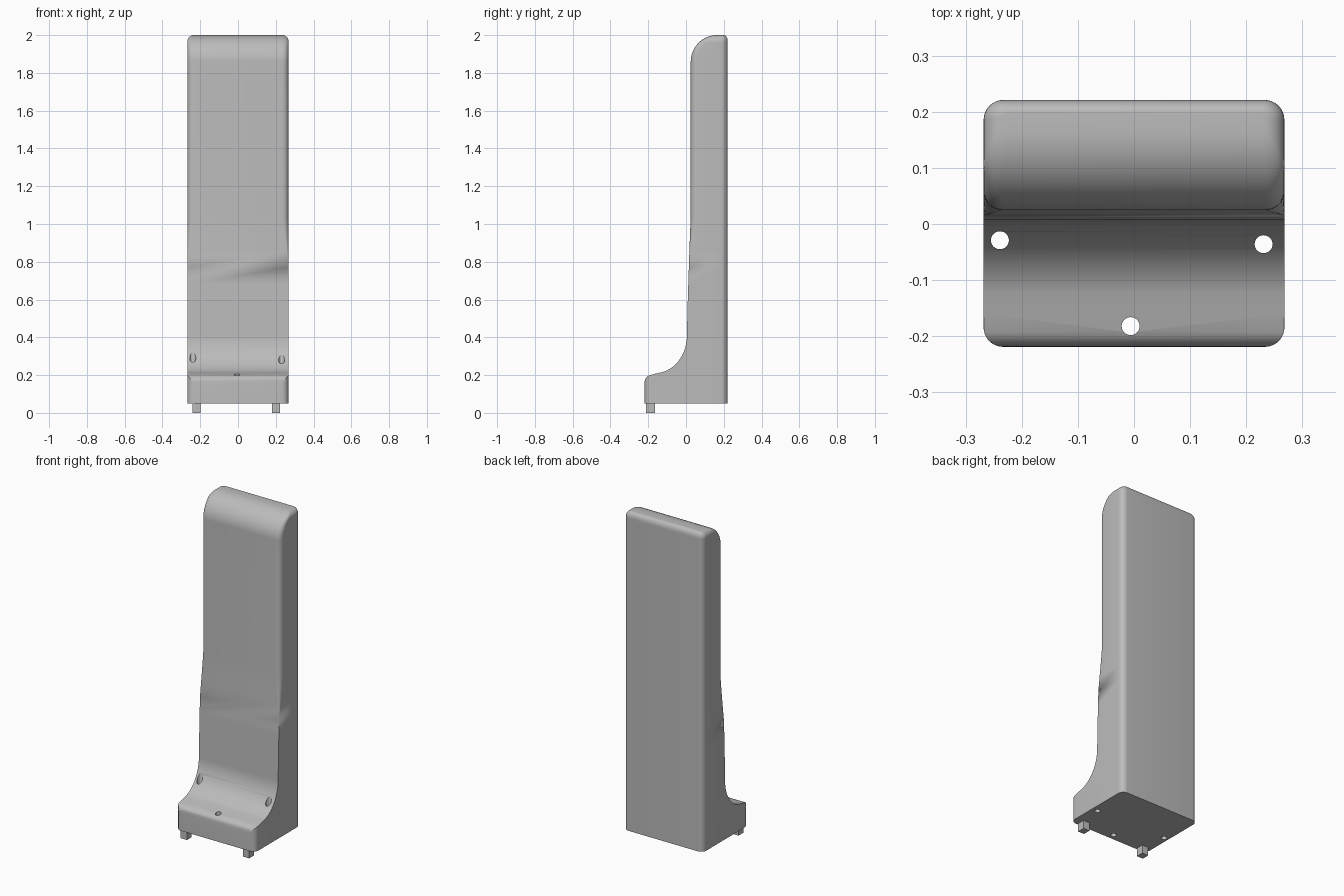
import bpy, bmesh
from math import sin, cos, asin, sqrt, pi, radians

cube = bpy.data.objects.get("Cube")
if cube:
    bpy.data.objects.remove(cube, do_unlink=True)

grey = bpy.data.materials.new("plain grey")
grey.use_nodes = True
COLOUR = (0.5, 0.5, 0.5, 1)
grey.diffuse_color = COLOUR
grey.node_tree.nodes["Principled BSDF"].inputs["Base Color"].default_value = COLOUR

HALF, FRONT, BACK = 0.268, -0.219, 0.221
CORNER, TOP = 0.035, 2.0
STEPS = 8


def make_object(name, bm):
    bmesh.ops.recalc_face_normals(bm, faces=bm.faces)
    mesh = bpy.data.meshes.new(name)
    bm.to_mesh(mesh)
    bm.free()
    mesh.materials.append(grey)
    obj = bpy.data.objects.new(name, mesh)
    bpy.context.collection.objects.link(obj)
    return obj


def arc(cy, cz, ry, rz, a0, a1, n):
    """Points (y, z) along an elliptical arc, angles in degrees."""
    angles = [radians(a0 + (a1 - a0) * i / n) for i in range(n + 1)]
    return [(cy + ry * cos(a), cz + rz * sin(a)) for a in angles]


# Front outline of the body, from the underside up to the top edge
outline = [(FRONT, 0.05)]
outline += arc(FRONT + 0.04, 0.162, 0.04, 0.04, 180, 110, 7)
outline += [(-0.16, 0.208)]
outline += arc(-0.165, 0.41, 0.17, 0.2, -75, 0, 18)
outline += [(0.008, 0.55), (0.012, 0.68), (0.015, 0.77), (0.018, 0.86),
            (0.021, 0.94), (0.025, 1.04)]
outline += arc(0.165, 1.86, 0.14, 0.14, 180, 90, 20)


def section(y, z):
    """One horizontal slice with rounded corners, right half then mirrored left."""
    rise = max(0, z - (TOP - CORNER))
    inset = CORNER - sqrt(max(0, CORNER ** 2 - rise ** 2))
    half, back = HALF - inset, BACK - 0.65 * inset
    if z < 0.77:      # sharp edges cut through the rounded footprint
        radius, centre = CORNER, FRONT + CORNER
        start = asin(max(0, min(1, (centre - y) / radius)))
        centre = max(centre, y)
    else:             # edges gradually become round towards the column
        radius = max(0.0, min(1, (z - 0.77) / 0.25)) * 0.033 - 0.6 * inset
        radius = max(radius, 0)
        start, centre = pi / 2, y + radius
    right = []
    for i in range(STEPS + 1):
        a = start * (1 - i / STEPS)
        right.append((half - radius + radius * cos(a), centre - radius * sin(a), z))
    r = CORNER - 0.75 * inset
    for i in range(STEPS + 1):
        a = pi / 2 * i / STEPS
        right.append((half - r + r * cos(a), back - r + r * sin(a), z))
    return right + [(-x, v, w) for x, v, w in reversed(right)]


# Body lofted from the slices
bm = bmesh.new()
rows = [[bm.verts.new(p) for p in section(y, z)] for y, z in outline]
count = len(rows[0])
for low, high in zip(rows, rows[1:]):
    for i in range(count):
        j = (i + 1) % count
        bm.faces.new((low[i], low[j], high[j], high[i]))
bm.faces.new(rows[0])
bm.faces.new(rows[-1])
bmesh.ops.remove_doubles(bm, verts=bm.verts, dist=0.00002)
bmesh.ops.dissolve_degenerate(bm, edges=bm.edges, dist=0.00002)
body = make_object("body", bm)

# Three vertical screw holes through the foot of the body
bm = bmesh.new()
for x, y in ((-0.239, -0.029), (0.231, -0.036), (-0.006, -0.182)):
    made = bmesh.ops.create_cone(bm, cap_ends=True, segments=32,
                                 radius1=0.016, radius2=0.016, depth=0.7)
    bmesh.ops.translate(bm, verts=made["verts"], vec=(x, y, 0.3))
cutter = make_object("hole_cutter", bm)
cutter.hide_render = True
cutter.hide_set(True)
cut = body.modifiers.new("holes", "BOOLEAN")
cut.operation, cut.solver, cut.object = "DIFFERENCE", "EXACT", cutter

bpy.context.view_layer.objects.active = body
body.select_set(True)
bpy.ops.object.modifier_apply(modifier=cut.name)
bpy.data.objects.remove(cutter, do_unlink=True)
bpy.ops.object.shade_smooth_by_angle(angle=radians(30))

# Two small pegs under the front edge
for name, x in (("right_peg", -0.219), ("left_peg", 0.202)):
    bm = bmesh.new()
    bmesh.ops.create_cube(bm, size=1)
    bmesh.ops.scale(bm, verts=bm.verts, vec=(0.042, 0.046, 0.055))
    bmesh.ops.translate(bm, verts=bm.verts, vec=(x, -0.188, 0.0275))
    make_object(name, bm)
